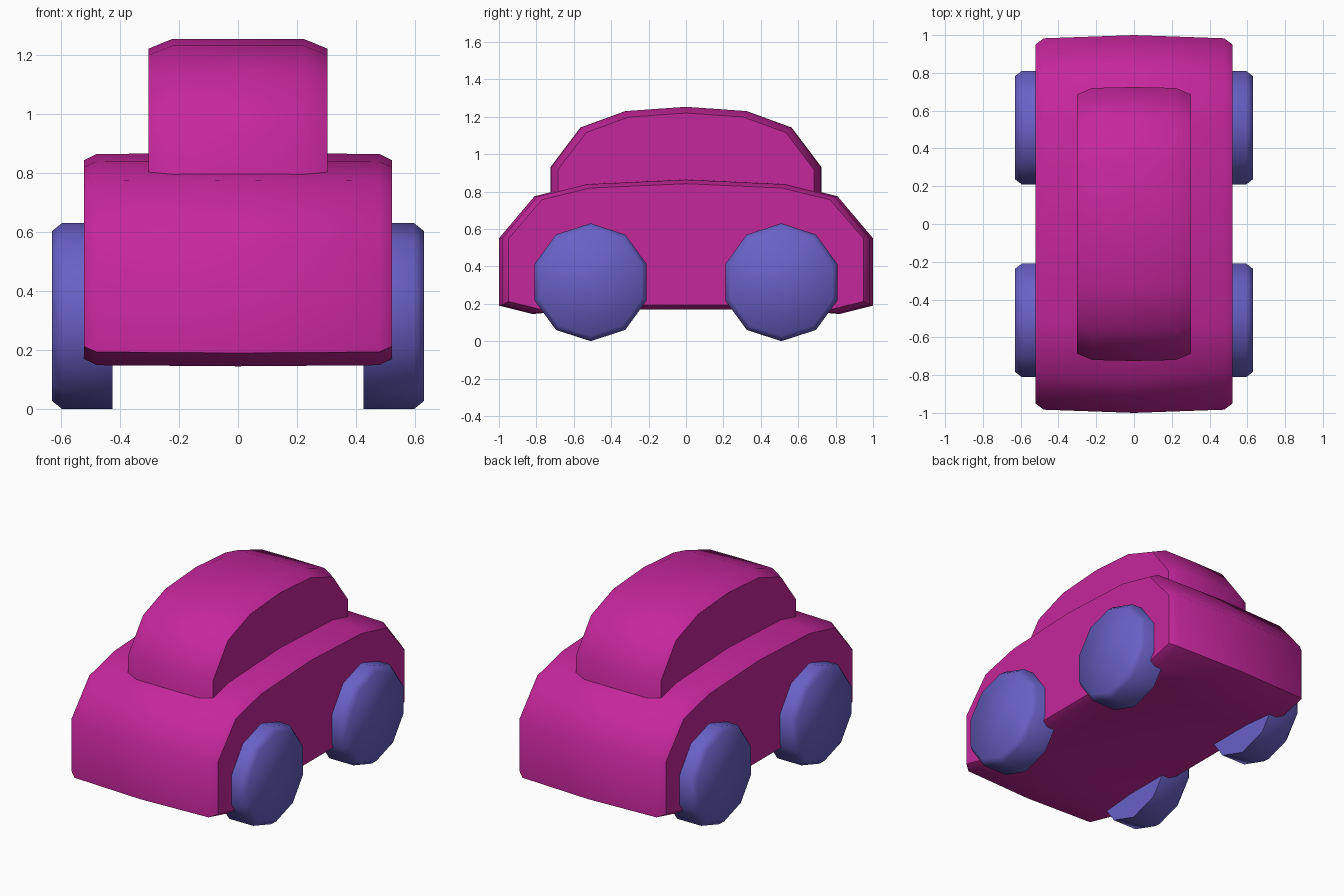
import bpy, bmesh, math

if "Cube" in bpy.data.objects:
    bpy.data.objects.remove(bpy.data.objects["Cube"])


def material(name, color):
    mat = bpy.data.materials.new(name)
    mat.diffuse_color = color
    mat.use_nodes = True
    mat.node_tree.nodes["Principled BSDF"].inputs["Base Color"].default_value = mat.diffuse_color
    return mat


def loft(name, sections, mat, angle):
    """Skin a list of equal-length rings and cap both ends."""
    bm = bmesh.new()
    rings = [[bm.verts.new(p) for p in ring] for ring in sections]
    n = len(rings[0])
    for a, b in zip(rings, rings[1:]):
        for i in range(n):
            j = (i + 1) % n
            bm.faces.new((a[i], a[j], b[j], b[i]))
    bm.faces.new(rings[0])
    bm.faces.new(rings[-1])
    bmesh.ops.recalc_face_normals(bm, faces=bm.faces)
    mesh = bpy.data.meshes.new(name)
    bm.to_mesh(mesh)
    bm.free()
    mesh.shade_smooth()
    mesh.set_sharp_from_angle(angle=math.radians(angle))
    mesh.materials.append(mat)
    obj = bpy.data.objects.new(name, mesh)
    bpy.context.collection.objects.link(obj)
    return obj


def shell(name, half_profile, mid_z, stations, mat):
    """Side profile, mirrored in y, swept across x with shrinking ends."""
    mirrored = [(-y, z) for y, z in reversed(half_profile) if y != 0]
    profile = half_profile + mirrored
    full = [(-x, sy, sz) for x, sy, sz in reversed(stations) if x > 0] + stations
    sections = [[(x, y * sy, mid_z + (z - mid_z) * sz) for y, z in profile]
                for x, sy, sz in full]
    return loft(name, sections, mat, 50)


def wheel(name, side, y, mat):
    r, sides = 0.315, 10
    rings = []
    for x, rad in ((0.425, r), (0.595, r), (0.63, 0.287)):
        rings.append([(side * x,
                       y + rad * math.sin(2 * math.pi * i / sides),
                       r + rad * math.cos(2 * math.pi * i / sides))
                      for i in range(sides)])
    return loft(name, rings, mat, 60)


paint = material("paint", (0.56, 0.02, 0.33, 1))
tyre = material("tyre", (0.14, 0.12, 0.57, 1))

# Lower body
shell("body",
      [(0, 0.17), (0.55, 0.17), (0.82, 0.145), (1.0, 0.19), (1.0, 0.55),
       (0.81, 0.775), (0.54, 0.842), (0, 0.867)],
      0.51, [(0, 1, 1), (0.478, 0.983, 0.99), (0.522, 0.95, 0.93)], paint)

# Rounded cabin, sunk into the body
shell("cabin",
      [(0, 0.6), (0.725, 0.6), (0.725, 0.93), (0.565, 1.142),
       (0.325, 1.23), (0, 1.253)],
      0.7, [(0, 1, 1), (0.222, 0.993, 1.0), (0.303, 0.945, 0.94)], paint)

# Four ten-sided wheels
for side, side_name in ((-1, "left"), (1, "right")):
    for y, end_name in ((-0.51, "front"), (0.51, "rear")):
        wheel(f"{end_name}_{side_name}_wheel", side, y, tyre)
